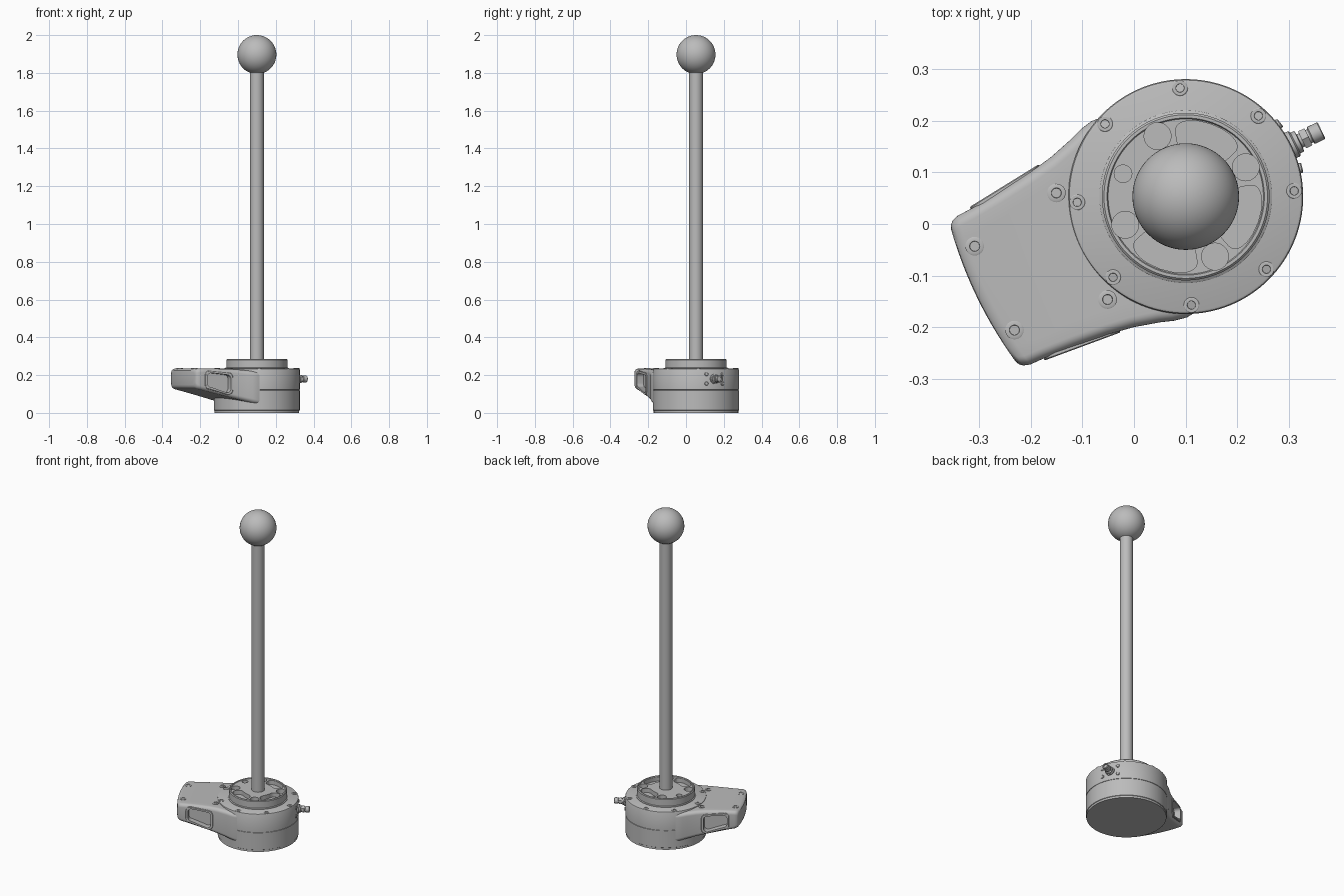
import bpy, bmesh, math
from math import sin, cos, pi, radians
from mathutils import Matrix, Vector

if "Cube" in bpy.data.objects:
    bpy.data.objects.remove(bpy.data.objects["Cube"])

grey = bpy.data.materials.new("plain_grey")
grey.use_nodes = True
tone = (0.5, 0.5, 0.5, 1)
grey.diffuse_color = tone
grey.node_tree.nodes["Principled BSDF"].inputs["Base Color"].default_value = tone

AXIS = Matrix.Translation((0.1, 0.053, 0))
ARM = AXIS @ Matrix.Rotation(radians(206), 4, 'Z')
PLUG = AXIS @ Matrix.Rotation(radians(26), 4, 'Z')


def make(name, bm, matrix=AXIS):
    bmesh.ops.recalc_face_normals(bm, faces=bm.faces)
    mesh = bpy.data.meshes.new(name)
    bm.to_mesh(mesh)
    bm.free()
    mesh.materials.append(grey)
    ob = bpy.data.objects.new(name, mesh)
    bpy.context.collection.objects.link(ob)
    ob.matrix_world = matrix
    return ob


def activate(ob):
    bpy.ops.object.select_all(action='DESELECT')
    ob.select_set(True)
    bpy.context.view_layer.objects.active = ob


def smooth(ob):
    activate(ob)
    bpy.ops.object.shade_smooth_by_angle(angle=radians(32))


def cut(ob, cutter):
    cutter.hide_render = True
    mod = ob.modifiers.new("pockets", 'BOOLEAN')
    mod.operation = 'DIFFERENCE'
    mod.solver = 'EXACT'
    mod.object = cutter
    activate(ob)
    bpy.ops.object.modifier_apply(modifier=mod.name)
    bpy.data.objects.remove(cutter)


def skin(bm, rings, caps=True):
    """Join equal rings of points with quads."""
    rows = [[bm.verts.new(p) for p in ring] for ring in rings]
    n = len(rows[0])
    for a, b in zip(rows, rows[1:]):
        for i in range(n):
            j = (i + 1) % n
            bm.faces.new((a[i], a[j], b[j], b[i]))
    if caps:
        bm.faces.new(rows[0])
        bm.faces.new(rows[-1])
    return rows


def turned(bm, profile, segs=96, at=(0, 0, 0)):
    """Revolve (radius, height) points about z, closed with flat caps."""
    x, y, z = at
    skin(bm, [[(x + r * cos(2 * pi * i / segs), y + r * sin(2 * pi * i / segs), z + h)
               for i in range(segs)] for r, h in profile])


def lathe(name, profile, matrix=AXIS, segs=96):
    bm = bmesh.new()
    turned(bm, profile, segs)
    ob = make(name, bm, matrix)
    smooth(ob)
    return ob


# Drum with a foot step and a seam groove
lathe("drum", [(0.224, 0), (0.224, 0.012), (0.227, 0.014), (0.227, 0.119),
               (0.225, 0.120), (0.225, 0.122), (0.227, 0.123), (0.227, 0.229),
               (0.225, 0.233), (0.221, 0.235)], segs=128)

# Raised flange with round and kidney pockets
flange = lathe("flange", [(0.167, 0.225), (0.167, 0.238), (0.162, 0.241), (0.162, 0.281),
                          (0.158, 0.285), (0.152, 0.285), (0.150, 0.281)], segs=128)
bm = bmesh.new()
for angle, radius in ((115, 0.026), (26, 0.026), (-64, 0.026), (205, 0.026), (160, 0.017)):
    a = radians(angle)
    turned(bm, [(radius, 0.255), (radius, 0.3)], 32, (0.129 * cos(a), 0.129 * sin(a), 0))


def power(x):
    return math.copysign(abs(x) ** 0.55, x)


for start, end in ((42, 99), (-49, 10), (221, 280)):
    outline = []
    for i in range(48):
        t = 2 * pi * i / 48
        a = radians((start + end) / 2 + (end - start) / 2 * power(cos(t)))
        r = 0.117 + 0.031 * power(sin(t))
        outline.append((r * cos(a), r * sin(a)))
    skin(bm, [[(x, y, z) for x, y in outline] for z in (0.255, 0.3)])
cut(flange, make("pocket_cutter", bm))
smooth(flange)

# Rod and ball
lathe("rod", [(0.0365, 0.26), (0.0365, 1.83)], segs=48)
bm = bmesh.new()
bmesh.ops.create_uvsphere(bm, u_segments=64, v_segments=32, radius=0.103)
smooth(make("ball", bm, AXIS @ Matrix.Translation((0, 0, 1.897))))


# Side arm: rounded sections lofted outwards from the drum
def section(u, w, bottom, top, r, bow):
    corners = ((w - r, top - r, 0), (r - w, top - r, 90),
               (r - w, bottom + r, 180), (w - r, bottom + r, 270))
    pts = []
    for k, (cv, cz, a0) in enumerate(corners):
        for i in range(7):
            a = radians(a0 + 15 * i)
            pts.append((cv + r * cos(a), cz + r * sin(a)))
        if k in (0, 2):
            nv = corners[k + 1][0]
            edge_z = top if k == 0 else bottom
            pts += [(cv + (nv - cv) * i / 12, edge_z) for i in range(1, 12)]
    return [(u + bow * (1 - (v / 0.16) ** 2), v, z) for v, z in pts]


# (distance, half width, top, corner radius, bow, inset)
stations = [(0.06, 0.207, 0.218, 0.022, 0, 0), (0.10, 0.211, 0.219, 0.022, 0, 0),
            (0.125, 0.206, 0.222, 0.022, 0, 0), (0.15, 0.197, 0.225, 0.022, 0, 0),
            (0.20, 0.183, 0.230, 0.021, 0, 0), (0.25, 0.174, 0.233, 0.02, 0, 0),
            (0.32, 0.166, 0.234, 0.02, 0.004, 0), (0.38, 0.161, 0.234, 0.02, 0.01, 0),
            (0.412, 0.160, 0.234, 0.02, 0.015, 0), (0.424, 0.159, 0.234, 0.02, 0.016, 0.003),
            (0.430, 0.159, 0.234, 0.02, 0.016, 0.009), (0.432, 0.159, 0.234, 0.021, 0.016, 0.018)]
bm = bmesh.new()
rows = skin(bm, [section(u, w - k, 0.05 + 0.25 * (u - 0.11) + k, t - k, r, b)
                 for u, w, t, r, b, k in stations], caps=False)
n = len(rows[0])
for row in (rows[0], rows[-1]):
    for i in range(n // 2 - 1):
        bm.faces.new((row[i], row[i + 1], row[n - 2 - i], row[n - 1 - i]))
arm = make("side_arm", bm, ARM)


# Grip windows: a raised frame and a pocket on each side of the arm
def window(grow, r=0.022):
    quad = [Vector(p) for p in ((0.24, 0.107), (0.372, 0.136), (0.372, 0.212), (0.24, 0.202))]
    mid = sum(quad, Vector((0, 0))) / 4
    quad = [q + Vector((math.copysign(grow, q.x - mid.x), math.copysign(grow, q.y - mid.y)))
            for q in quad]
    pts = []
    for k, (su, sz) in enumerate(((1, 1), (-1, 1), (-1, -1), (1, -1))):
        c = quad[k] + Vector((su * r, sz * r))
        for i in range(7):
            a = radians(180 + 90 * k + 15 * i)
            pts.append((c.x + r * cos(a), c.y + r * sin(a)))
    return pts


def wall(u):
    return 0.178 - 0.1 * (u - 0.225)


def window_prism(bm, pts, inner, outer, side):
    skin(bm, [[(u, side * (wall(u) + d), z) for u, z in pts] for d in (inner, outer)])


cutter_bm = bmesh.new()
for side in (1, -1):
    window_prism(cutter_bm, window(0), -0.035, 0.03, side)
cut(arm, make("grip_cutter", cutter_bm, ARM))
smooth(arm)
for label, side in (("front", 1), ("back", -1)):
    bm = bmesh.new()
    outer, inner = window(0.012, 0.026), window(0)
    loops = [[(u, side * (wall(u) + d), z) for u, z in pts]
             for pts, d in ((outer, -0.012), (outer, 0.001), (window(0.01, 0.026), 0.003),
                            (inner, 0.003), (inner, -0.012), (outer, -0.012))]
    skin(bm, loops, caps=False)
    bmesh.ops.remove_doubles(bm, verts=bm.verts, dist=1e-6)
    smooth(make(label + "_grip_frame", bm, ARM))

# Screws on the drum rim and on the arm
def screw(name, x, y, z, r):
    lathe(name, [(r, -0.008), (r, 0.002), (r * 0.9, 0.003), (r * 0.55, 0.003),
                 (r * 0.5, -0.002)], Matrix.Translation((x, y, z)), 24)


for i in range(8):
    a = radians(3 + 45 * i)
    screw("rim_screw", 0.1 + 0.21 * cos(a), 0.053 + 0.21 * sin(a), 0.235, 0.015)
for x, y, z in ((-0.308, -0.043, 0.234), (-0.231, -0.205, 0.234),
                (-0.15, 0.06, 0.232), (-0.051, -0.146, 0.232)):
    screw("arm_screw", x, y, z, 0.018)

# Cable connector opposite the arm, with its four bolts
OUT = PLUG @ Matrix.Translation((0, 0, 0.18)) @ Matrix.Rotation(pi / 2, 4, 'Y')
lathe("connector_collar", [(0.027, 0.215), (0.027, 0.233), (0.022, 0.236), (0.022, 0.244),
                           (0.014, 0.245), (0.014, 0.285)], OUT, 32)
lathe("connector_nut", [(0.020, 0.250), (0.021, 0.252), (0.021, 0.262), (0.020, 0.264)], OUT, 6)
lathe("connector_tip", [(0.016, 0.268), (0.018, 0.270), (0.018, 0.290), (0.016, 0.292),
                        (0.011, 0.292), (0.010, 0.284)], OUT, 24)
for turn in (-12, 12):
    for height in (0.155, 0.205):
        spot = (AXIS @ Matrix.Rotation(radians(26 + turn), 4, 'Z')
                @ Matrix.Translation((0.22, 0, height)) @ Matrix.Rotation(pi / 2, 4, 'Y'))
        lathe("connector_bolt", [(0.01, 0), (0.01, 0.010), (0.008, 0.012)], spot, 16)
